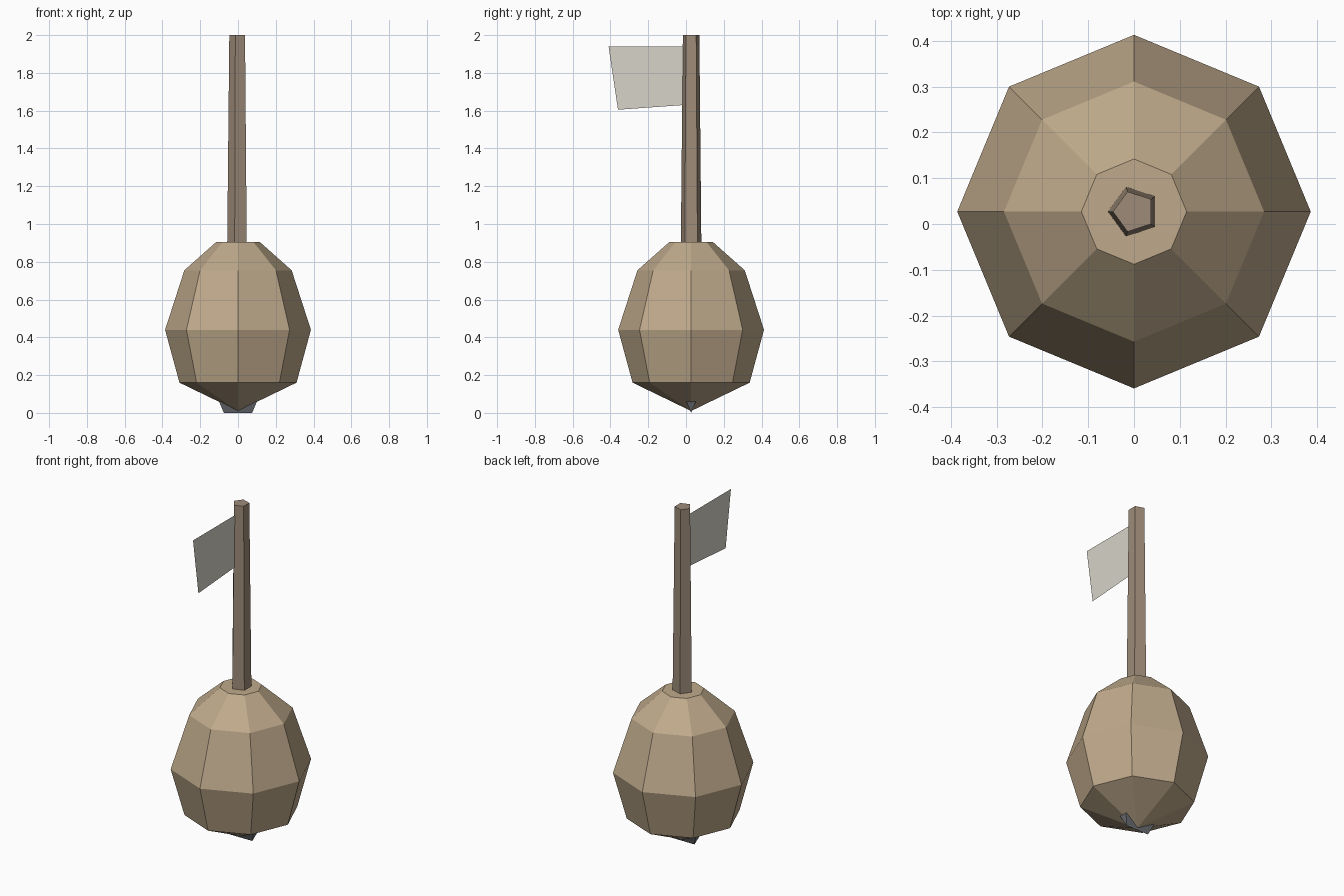
import bpy, bmesh, math

if "Cube" in bpy.data.objects:
    bpy.data.objects.remove(bpy.data.objects["Cube"])

CY = 0.027  # shared axis of body and pole


def material(name, rgb):
    m = bpy.data.materials.new(name)
    m.diffuse_color = (*rgb, 1)
    m.use_nodes = True
    m.node_tree.nodes["Principled BSDF"].inputs["Base Color"].default_value = m.diffuse_color
    return m


def make(name, bm, mat, recalc=True):
    if recalc:
        bmesh.ops.recalc_face_normals(bm, faces=bm.faces)
    me = bpy.data.meshes.new(name)
    bm.to_mesh(me)
    bm.free()
    ob = bpy.data.objects.new(name, me)
    bpy.context.collection.objects.link(ob)
    me.materials.append(mat)
    return ob


def lathe(name, profile, sides, start, mat):
    """Stack polygon rings (radius, z); a zero radius closes to a point."""
    bm = bmesh.new()
    rings = []
    for r, z in profile:
        n = sides if r > 0 else 1
        rings.append([bm.verts.new((r * math.cos(start + i * math.tau / sides),
                                    CY + r * math.sin(start + i * math.tau / sides), z))
                      for i in range(n)])
    for a, b in zip(rings, rings[1:]):
        for i in range(sides):
            j = (i + 1) % sides
            if len(a) == 1:
                bm.faces.new((a[0], b[j], b[i]))
            else:
                bm.faces.new((a[i], a[j], b[j], b[i]))
    for ring in (rings[0], rings[-1]):
        if len(ring) > 1:
            bm.faces.new(ring)
    return make(name, bm, mat)


wood = material("tan_wood", (0.52, 0.40, 0.26))
dark_wood = material("brown_wood", (0.34, 0.26, 0.19))
cloth = material("cloth", (0.68, 0.66, 0.58))
metal = material("dark_metal", (0.16, 0.17, 0.19))

# Faceted float body with pointed underside
lathe("float_body", [(0, 0.01), (0.31, 0.16), (0.386, 0.44), (0.284, 0.755), (0.115, 0.905)],
      8, 0, wood)

# Tapered five-sided pole
lathe("pole", [(0.057, 0.9), (0.046, 2.0)], 5, math.pi, dark_wood)

# Single-sheet flag
bm = bmesh.new()
bm.faces.new([bm.verts.new((-0.01, y, z)) for y, z in
              ((-0.41, 1.94), (-0.36, 1.605), (-0.01, 1.63), (-0.01, 1.94))])
make("flag", bm, cloth, recalc=False)

# Small wedge-shaped keel fitting under the body
bm = bmesh.new()
ends = []
for s in (-1, 1):
    ends.append([bm.verts.new((s * x, CY + y, z)) for x, y, z in
                 ((0.075, 0, 0), (0.1, 0.025, 0.06), (0.1, -0.025, 0.06))])
for i in range(3):
    j = (i + 1) % 3
    bm.faces.new((ends[0][i], ends[0][j], ends[1][j], ends[1][i]))
for e in ends:
    bm.faces.new(e)
make("keel_fitting", bm, metal)
